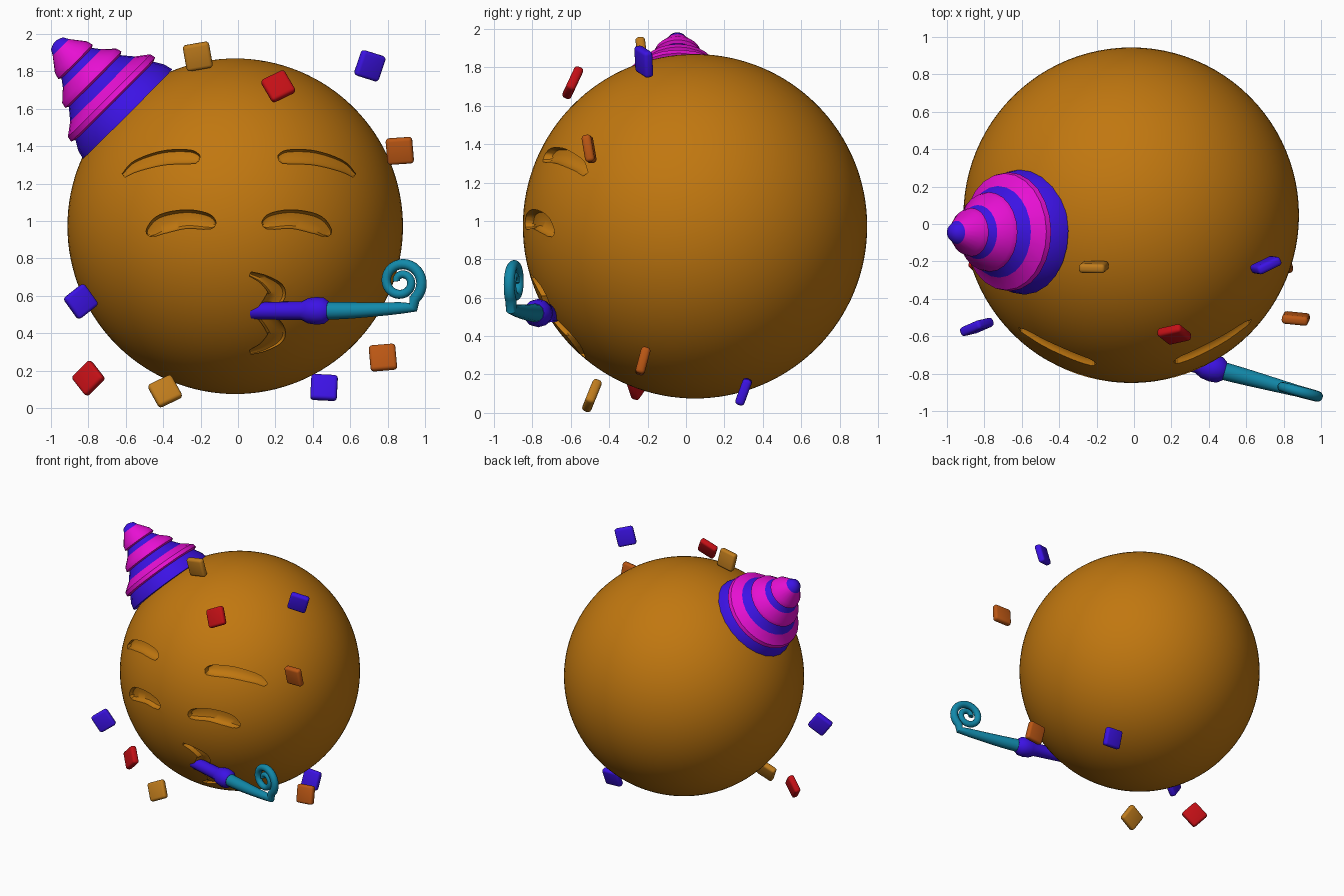
import bpy, bmesh, math
from mathutils import Vector, Matrix

cube = bpy.data.objects.get("Cube")
if cube:
    bpy.data.objects.remove(cube)


def material(name, rgb):
    m = bpy.data.materials.new(name)
    m.use_nodes = True
    m.diffuse_color = (*rgb, 1)
    for n in m.node_tree.nodes:
        if n.type == 'BSDF_PRINCIPLED':
            n.inputs["Base Color"].default_value = (*rgb, 1)
    return m


AMBER = material("amber", (0.53, 0.185, 0.005))
BLUE = material("blue", (0.045, 0.006, 0.78))
PINK = material("pink", (0.8, 0.005, 0.65))
TEAL = material("teal", (0.006, 0.25, 0.4))
RED = material("red", (0.55, 0.005, 0.008))
ORANGE = material("orange", (0.5, 0.095, 0.007))
GOLD = material("gold", (0.52, 0.2, 0.012))

CENTRE, R = Vector((-0.015, 0.047, 0.972)), 0.897


def finish(name, bm, mats, angle=40):
    bmesh.ops.recalc_face_normals(bm, faces=bm.faces)
    me = bpy.data.meshes.new(name)
    bm.to_mesh(me)
    bm.free()
    for m in mats:
        me.materials.append(m)
    ob = bpy.data.objects.new(name, me)
    bpy.context.collection.objects.link(ob)
    smooth(ob, angle)
    return ob


def select(ob):
    bpy.ops.object.select_all(action='DESELECT')
    ob.select_set(True)
    bpy.context.view_layer.objects.active = ob


def smooth(ob, angle):
    select(ob)
    bpy.ops.object.shade_smooth_by_angle(angle=math.radians(angle))


def loft(bm, rings):
    """Skin closed rings of points; returns the faces made between each pair."""
    rows = [[bm.verts.new(p) for p in ring] for ring in rings]
    bands = []
    for a, b in zip(rows, rows[1:]):
        n = len(a)
        bands.append([bm.faces.new((a[i], a[(i + 1) % n], b[(i + 1) % n], b[i]))
                      for i in range(n)])
    bm.faces.new(rows[0])
    bm.faces.new(rows[-1])
    return bands


def spline(points, steps=6):
    """Smooth curve through the control points."""
    p = [Vector(q) for q in points]
    p = [2 * p[0] - p[1]] + p + [2 * p[-1] - p[-2]]
    out = []
    for a, b, c, d in zip(p, p[1:], p[2:], p[3:]):
        for k in range(steps):
            t = k / steps
            out.append(0.5 * (2 * b + (c - a) * t + (2 * a - 5 * b + 4 * c - d) * t ** 2
                              + (3 * b - a - 3 * c + d) * t ** 3))
    return out + [p[-2]]


def face_y(x, z):
    return CENTRE.y - math.sqrt(R * R - (x - CENTRE.x) ** 2 - (z - CENTRE.z) ** 2)


# Grooves: strokes given as (x, z, half width), cut to a rounded floor
SECTION = [(-1, -0.08), (-1, 0.02), (-0.7, 0.043), (0, 0.05),
           (0.7, 0.043), (1, 0.02), (1, -0.08)]


def groove_cutter(stroke):
    line = spline(stroke)
    rings = []
    for i, p in enumerate(line):
        a, b = line[max(i - 1, 0)], line[min(i + 1, len(line) - 1)]
        side = Vector((a.y - b.y, b.x - a.x)).normalized() * p.z
        ring = []
        for s, depth in SECTION:
            x, z = p.x + side.x * s, p.y + side.y * s
            ring.append((x, face_y(x, z) + depth, z))
        rings.append(ring)
    bm = bmesh.new()
    loft(bm, rings)
    return finish("groove_cutter", bm, [AMBER])


BROW = [(-0.612, 1.243, 0.012), (-0.54, 1.295, 0.03), (-0.4, 1.337, 0.038),
        (-0.27, 1.343, 0.038), (-0.222, 1.335, 0.028), (-0.207, 1.33, 0.012)]
EYE = [(-0.478, 0.923, 0.012), (-0.46, 0.945, 0.034), (-0.4, 0.985, 0.052),
       (-0.28, 1.01, 0.05), (-0.18, 1.0, 0.045), (-0.138, 0.985, 0.03),
       (-0.122, 0.978, 0.012)]
LIP = [(0.065, 0.717, 0.012), (0.14, 0.685, 0.026), (0.205, 0.625, 0.047),
       (0.18, 0.565, 0.045), (0.13, 0.51, 0.035)]
strokes = [LIP, [(x, 1.015 - z, w) for x, z, w in LIP]]
for shape in (BROW, EYE):
    strokes += [shape, [(0.01 - x, z, w) for x, z, w in shape]]

# Head
bm = bmesh.new()
bmesh.ops.create_uvsphere(bm, u_segments=96, v_segments=64, radius=R,
                          matrix=Matrix.Translation(CENTRE))
head = finish("head", bm, [AMBER])
for stroke in strokes:
    cutter = groove_cutter(stroke)
    cutter.hide_render = True
    select(head)
    mod = head.modifiers.new("groove", 'BOOLEAN')
    mod.operation, mod.solver, mod.object = 'DIFFERENCE', 'EXACT', cutter
    bpy.ops.object.modifier_apply(modifier=mod.name)
    bpy.data.objects.remove(cutter)
smooth(head, 40)


# Party hat: stacked swelling bands as (height, radius, slot of the band above)
HAT = [(0.0, 0.338, 0), (0.05, 0.325, 0), (0.1, 0.295, 1), (0.11, 0.318, 1),
       (0.14, 0.312, 1), (0.19, 0.245, 0), (0.25, 0.195, 1), (0.26, 0.213, 1),
       (0.29, 0.205, 1), (0.345, 0.145, 0), (0.385, 0.115, 1), (0.395, 0.13, 1),
       (0.43, 0.12, 1), (0.505, 0.062, 0), (0.535, 0.045, 0), (0.548, 0.012, 0)]
tilt = Vector((-0.707, -0.01, 0.707)).to_track_quat('Z', 'Y').to_matrix().to_4x4()
place = Matrix.Translation((-0.59, -0.04, 1.572)) @ tilt
bm = bmesh.new()
SIDES = 24
rings = [[place @ Vector((r * math.cos(k * math.tau / SIDES),
                          r * math.sin(k * math.tau / SIDES), h))
          for k in range(SIDES)] for h, r, _ in HAT]
for band, (_, _, slot) in zip(loft(bm, rings), HAT):
    for f in band:
        f.material_index = slot
finish("party_hat", bm, [BLUE, PINK])


# Party blower: tubes along a slanted vertical plane, points as (x, z, radius)
def tube(name, path, mat):
    cu = bpy.data.curves.new(name, 'CURVE')
    cu.dimensions, cu.bevel_depth, cu.bevel_resolution = '3D', 1, 4
    cu.use_fill_caps = True
    sp = cu.splines.new('POLY')
    sp.points.add(len(path) - 1)
    for pt, (x, z, r) in zip(sp.points, path):
        pt.co = (x, -0.77 - 0.27 * (x - 0.42), z, 1)
        pt.radius = r
    cu.materials.append(mat)
    ob = bpy.data.objects.new(name, cu)
    bpy.context.collection.objects.link(ob)
    select(ob)
    bpy.ops.object.convert(target='MESH')
    smooth(bpy.context.object, 40)


tube("blower_mouthpiece", [(0.075, 0.52, 0.046), (0.34, 0.52, 0.05), (0.375, 0.52, 0.068),
                           (0.42, 0.52, 0.074), (0.46, 0.52, 0.07), (0.485, 0.52, 0.05)], BLUE)
coil = spline([(0.475, 0.52, 0.048), (0.6, 0.522, 0.044), (0.75, 0.528, 0.037),
               (0.87, 0.535, 0.031)], 4)
for k in range(49):
    t = k / 48
    a = math.radians(-65 + 600 * t)
    r = 0.128 * (1 - t) ** 0.85 + 0.022
    if t > 0.02:
        r = 0.118 - 0.092 * t
    coil.append((0.873 + r * math.cos(a), 0.675 + r * math.sin(a), 0.03 - 0.011 * t))
tube("blower_streamer", coil, TEAL)

# Confetti: position, then roll, backward lean and yaw in degrees
CONFETTI = [
    (GOLD, (-0.215, -0.23, 1.88), 10, -8, 0), (RED, (0.215, -0.59, 1.72), 28, 25, 0),
    (BLUE, (0.705, -0.22, 1.83), -16, -10, 23), (ORANGE, (0.865, -0.505, 1.375), 4, -10, -5),
    (ORANGE, (0.775, -0.225, 0.27), 5, 15, 0), (BLUE, (0.46, 0.3, 0.11), -3, 20, 0),
    (GOLD, (-0.39, -0.49, 0.09), 27, 22, 0), (RED, (-0.8, -0.25, 0.16), 45, 12, -30),
    (BLUE, (-0.84, -0.55, 0.57), 36, 5, 20)]
for i, (mat, pos, roll, lean, yaw) in enumerate(CONFETTI):
    turn = (Matrix.Rotation(math.radians(yaw), 4, 'Z')
            @ Matrix.Rotation(math.radians(-lean), 4, 'X')
            @ Matrix.Rotation(math.radians(-roll), 4, 'Y'))
    bm = bmesh.new()
    bmesh.ops.create_cube(bm, size=1, matrix=Matrix.Diagonal((0.142, 0.05, 0.142, 1)))
    bmesh.ops.bevel(bm, geom=bm.edges[:], offset=0.018, segments=3, profile=0.5,
                    affect='EDGES')
    bm.transform(Matrix.Translation(pos) @ turn)
    finish(f"confetti_{i + 1}", bm, [mat])
